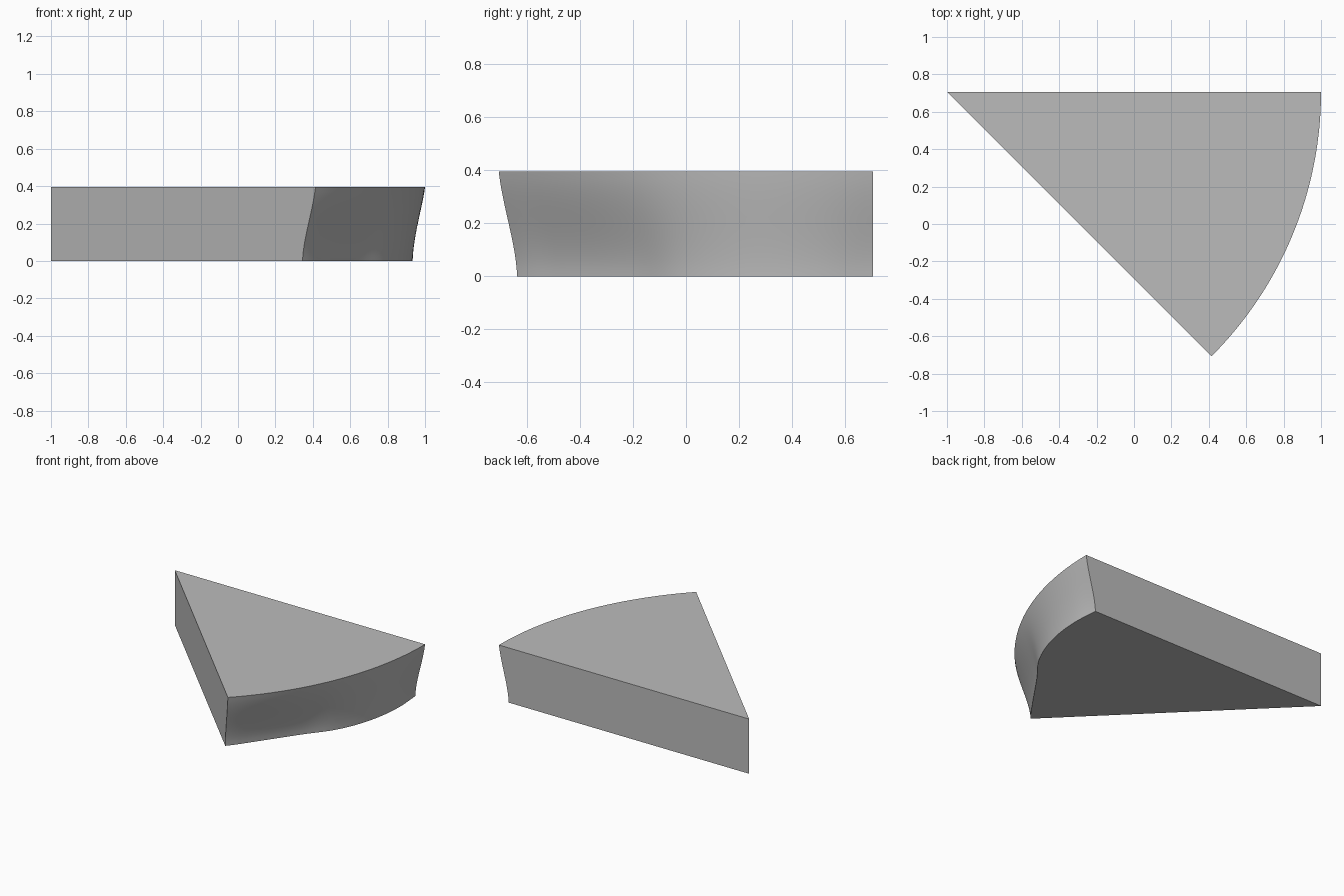
import bpy, bmesh, math
from mathutils import Vector

old = bpy.data.objects.get("Cube")
if old:
    bpy.data.objects.remove(old, do_unlink=True)

HEIGHT, RADIUS = 0.395, 2.0
APEX = Vector((-1, 0.707, 0))
COLS, ROWS = 48, 14
# Radius of the wavy lower rim, evenly spaced from the back corner to the front corner
RIM = [1.922, 1.943, 1.954, 1.952, 1.933, 1.893, 1.879, 1.884, 1.902]


def rim_radius(s):
    """Smooth curve through the rim radii."""
    x = s * (len(RIM) - 1)
    i = min(int(x), len(RIM) - 2)
    f = x - i
    a, b, c, d = (RIM[min(max(i + k, 0), len(RIM) - 1)] for k in (-1, 0, 1, 2))
    return b + f / 2 * (c - a + f * (2 * a - 5 * b + 4 * c - d + f * (3 * (b - c) + d - a)))


def wall_point(s, t):
    """Point on the curved wall: s runs along the arc, t runs up."""
    ease = (t * t * (3 - 2 * t) + t ** 1.3) / 2
    low = rim_radius(s)
    r = low + (RADIUS - low) * ease
    angle = -s * math.pi / 4
    return APEX + Vector((r * math.cos(angle), r * math.sin(angle), t * HEIGHT))


grey = bpy.data.materials.new("plain grey")
grey.use_nodes = True
colour = (0.5, 0.5, 0.5, 1)
grey.diffuse_color = colour
grey.node_tree.nodes["Principled BSDF"].inputs["Base Color"].default_value = colour

bm = bmesh.new()
# Curved outer wall
grid = [[bm.verts.new(wall_point(c / COLS, r / ROWS)) for c in range(COLS + 1)]
        for r in range(ROWS + 1)]
for r in range(ROWS):
    for c in range(COLS):
        bm.faces.new((grid[r][c], grid[r][c + 1], grid[r + 1][c + 1], grid[r + 1][c]))
# Flat sides, top and bottom meeting at the upright edge
low = bm.verts.new(APEX)
high = bm.verts.new(APEX + Vector((0, 0, HEIGHT)))
bm.faces.new([low, *grid[0]])
bm.faces.new([high, *grid[-1]])
for c in (0, COLS):
    bm.faces.new([low, *(row[c] for row in grid), high])
bmesh.ops.recalc_face_normals(bm, faces=bm.faces)

mesh = bpy.data.meshes.new("wedge_block")
bm.to_mesh(mesh)
bm.free()
mesh.materials.append(grey)
wedge = bpy.data.objects.new("wedge_block", mesh)
bpy.context.collection.objects.link(wedge)

bpy.ops.object.select_all(action='DESELECT')
wedge.select_set(True)
bpy.context.view_layer.objects.active = wedge
bpy.ops.object.shade_smooth_by_angle(angle=math.radians(35))
